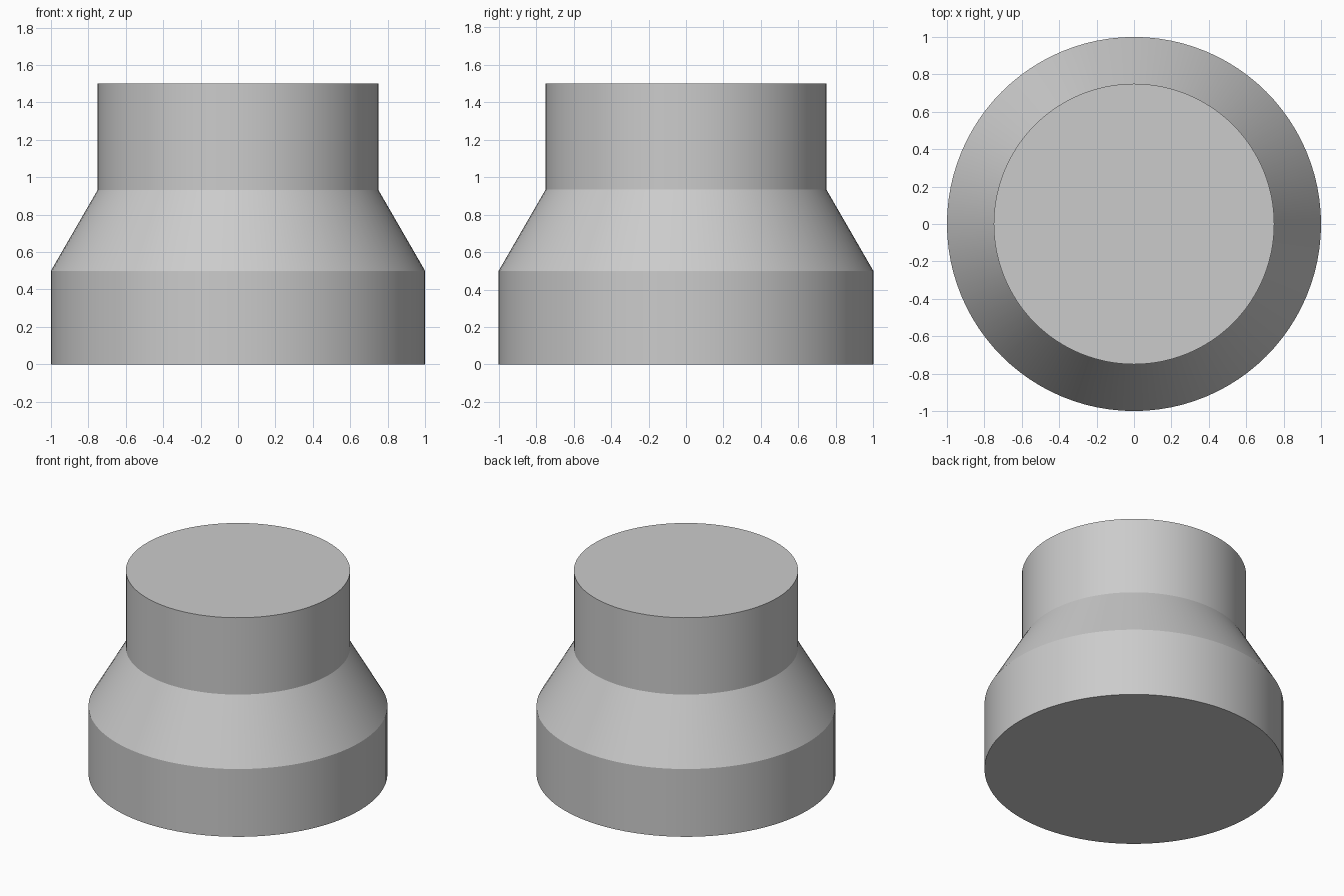
import bpy
import bmesh
import math

default_cube = bpy.data.objects.get("Cube")
if default_cube:
    bpy.data.objects.remove(default_cube, do_unlink=True)

SEGMENTS = 96
# Radius and height from base to top
PROFILE = [(1.0, 0.0), (1.0, 0.5), (0.75, 0.933), (0.75, 1.5)]

# Single grey material
grey = bpy.data.materials.new("light_grey")
grey.use_nodes = True
colour = (0.6, 0.6, 0.6, 1.0)
grey.diffuse_color = colour
grey.node_tree.nodes["Principled BSDF"].inputs["Base Color"].default_value = colour

# Stepped body: wide base, sloped shoulder and narrow neck
bm = bmesh.new()
rings = []
for radius, height in PROFILE:
    ring = []
    for i in range(SEGMENTS):
        angle = math.tau * i / SEGMENTS
        ring.append(bm.verts.new((radius * math.cos(angle), radius * math.sin(angle), height)))
    rings.append(ring)
for lower, upper in zip(rings, rings[1:]):
    for i in range(SEGMENTS):
        j = (i + 1) % SEGMENTS
        bm.faces.new((lower[i], lower[j], upper[j], upper[i]))

# Flat end caps
bm.faces.new(list(reversed(rings[0])))
bm.faces.new(rings[-1])

mesh = bpy.data.meshes.new("reducer_body")
bm.to_mesh(mesh)
bm.free()
mesh.materials.append(grey)
body = bpy.data.objects.new("reducer_body", mesh)
bpy.context.collection.objects.link(body)

# Smooth walls with crisp shoulder and cap edges
bpy.ops.object.select_all(action="DESELECT")
body.select_set(True)
bpy.context.view_layer.objects.active = body
bpy.ops.object.shade_smooth_by_angle(angle=math.radians(20))
